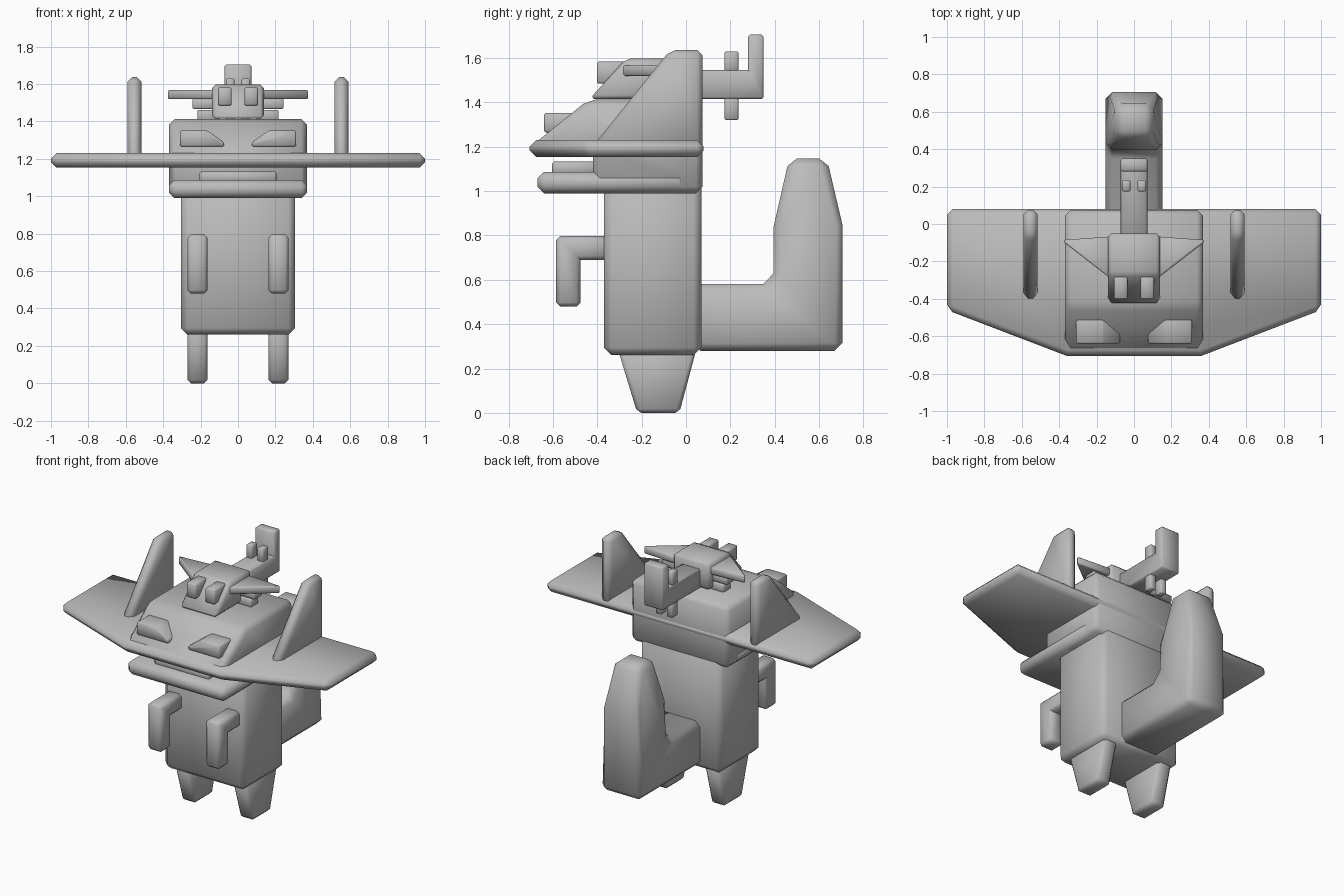
import bpy, bmesh

if "Cube" in bpy.data.objects:
    bpy.data.objects.remove(bpy.data.objects["Cube"])

grey = bpy.data.materials.new("plain_grey")
grey.diffuse_color = (0.5, 0.5, 0.5, 1)
grey.use_nodes = True
grey.node_tree.nodes["Principled BSDF"].inputs["Base Color"].default_value = grey.diffuse_color


def prism(name, profile, axis, lo, hi, bevel=0.01, edit=None, mirror=False):
    """Extrude a 2D profile along an axis, chamfer its convex edges, optionally mirror in x."""
    place = {'x': lambda p, t: (t, p[0], p[1]),
             'y': lambda p, t: (p[0], t, p[1]),
             'z': lambda p, t: (p[0], p[1], t)}[axis]
    for sx, tag in ((1, "_left"), (-1, "_right")) if mirror else ((1, ""),):
        bm = bmesh.new()
        a = [bm.verts.new(place(p, lo)) for p in profile]
        b = [bm.verts.new(place(p, hi)) for p in profile]
        n = len(profile)
        bm.faces.new(a)
        bm.faces.new(b[::-1])
        for i in range(n):
            j = (i + 1) % n
            bm.faces.new((a[i], b[i], b[j], a[j]))
        for v in bm.verts:
            if edit:
                edit(v.co)
            v.co.x *= sx
        bmesh.ops.recalc_face_normals(bm, faces=bm.faces[:])
        edges = [e for e in bm.edges if e.is_convex and e.calc_face_angle(0) > 0.5]
        bmesh.ops.bevel(bm, geom=edges, offset=bevel, segments=1, profile=0.5,
                        affect='EDGES', clamp_overlap=True)
        bmesh.ops.recalc_face_normals(bm, faces=bm.faces[:])
        mesh = bpy.data.meshes.new(name + tag)
        bm.to_mesh(mesh)
        bm.free()
        mesh.materials.append(grey)
        bpy.context.collection.objects.link(bpy.data.objects.new(name + tag, mesh))


def box(name, x, y, z, bevel=0.01, mirror=False):
    prism(name, [(y[0], z[0]), (y[1], z[0]), (y[1], z[1]), (y[0], z[1])],
          'x', x[0], x[1], bevel, mirror=mirror)


# Body, legs and arms
box("body", (-0.305, 0.305), (-0.37, 0.07), (0.26, 1.05), 0.035)
prism("leg", [(-0.22, 0), (-0.03, 0), (0.045, 0.28), (-0.305, 0.28)],
      'x', 0.163, 0.27, 0.018, mirror=True)
prism("arm", [(-0.34, 0.69), (-0.475, 0.69), (-0.475, 0.48), (-0.585, 0.48),
              (-0.585, 0.797), (-0.34, 0.797)], 'x', 0.163, 0.27, 0.018, mirror=True)


# Big upturned tail, narrowed in x at the tip
def narrow_tip(co):
    if co.z > 1.1:
        co.x *= 0.63


prism("tail", [(0.03, 0.28), (0.705, 0.28), (0.705, 0.85), (0.635, 1.147), (0.465, 1.147),
               (0.395, 0.84), (0.395, 0.63), (0.35, 0.582), (0.03, 0.582)],
      'x', -0.153, 0.153, 0.035, narrow_tip)

# Head, jaw and tongue
prism("head", [(-0.725, 1.18), (-0.44, 1.412), (0.075, 1.412), (0.075, 0.99),
               (-0.42, 0.99), (-0.42, 1.17)], 'x', -0.368, 0.368, 0.03)
box("jaw", (-0.37, 0.37), (-0.67, 0.0), (0.99, 1.087), 0.03)
box("tongue", (-0.205, 0.205), (-0.605, -0.38), (1.07, 1.133), 0.01)

# Wing plate and upright fins
prism("wings", [(-1, 0.08), (-1, -0.46), (-0.36, -0.705), (0.36, -0.705),
                (1, -0.46), (1, 0.08)], 'z', 1.153, 1.23, 0.03)
prism("fin", [(-0.43, 1.19), (-0.07, 1.637), (0.075, 1.637), (0.075, 1.19)],
      'x', 0.515, 0.592, 0.025, mirror=True)

# Slanted eyes
prism("eye", [(0.31, 1.265), (0.31, 1.352), (0.165, 1.352), (0.075, 1.29), (0.075, 1.265)],
      'y', -0.64, -0.46, 0.007, mirror=True)

# Small rider lying on the head
prism("rider_head", [(-0.435, 1.415), (-0.27, 1.597), (-0.05, 1.597), (-0.05, 1.415)],
      'x', -0.138, 0.138, 0.018)
box("rider_eye", (0.035, 0.106), (-0.402, -0.26), (1.485, 1.583), 0.007, mirror=True)
prism("rider_ear", [(0.1, -0.30), (0.14, -0.28), (0.375, -0.098), (0.375, -0.085), (0.1, -0.065)],
      'z', 1.519, 1.567, 0.006, mirror=True)
box("rider_arm", (0.1, 0.243), (-0.17, -0.09), (1.467, 1.52), 0.005, mirror=True)
box("rider_foot", (0.1, 0.217), (-0.17, -0.09), (1.4, 1.462), 0.005, mirror=True)

# Rider's upturned tail with small knobs above and below
prism("rider_tail", [(-0.08, 1.415), (0.35, 1.415), (0.35, 1.705), (0.28, 1.705),
                     (0.28, 1.545), (-0.08, 1.545)], 'x', -0.071, 0.071, 0.009)
box("rider_knob_top", (0.02, 0.064), (0.174, 0.236), (1.53, 1.63), 0.006, mirror=True)
box("rider_knob_low", (0.02, 0.064), (0.174, 0.236), (1.32, 1.43), 0.006, mirror=True)

# Soft shading across the chamfers
for ob in bpy.data.objects:
    ob.select_set(True)
    bpy.context.view_layer.objects.active = ob
bpy.ops.object.shade_smooth_by_angle(angle=1.0)
